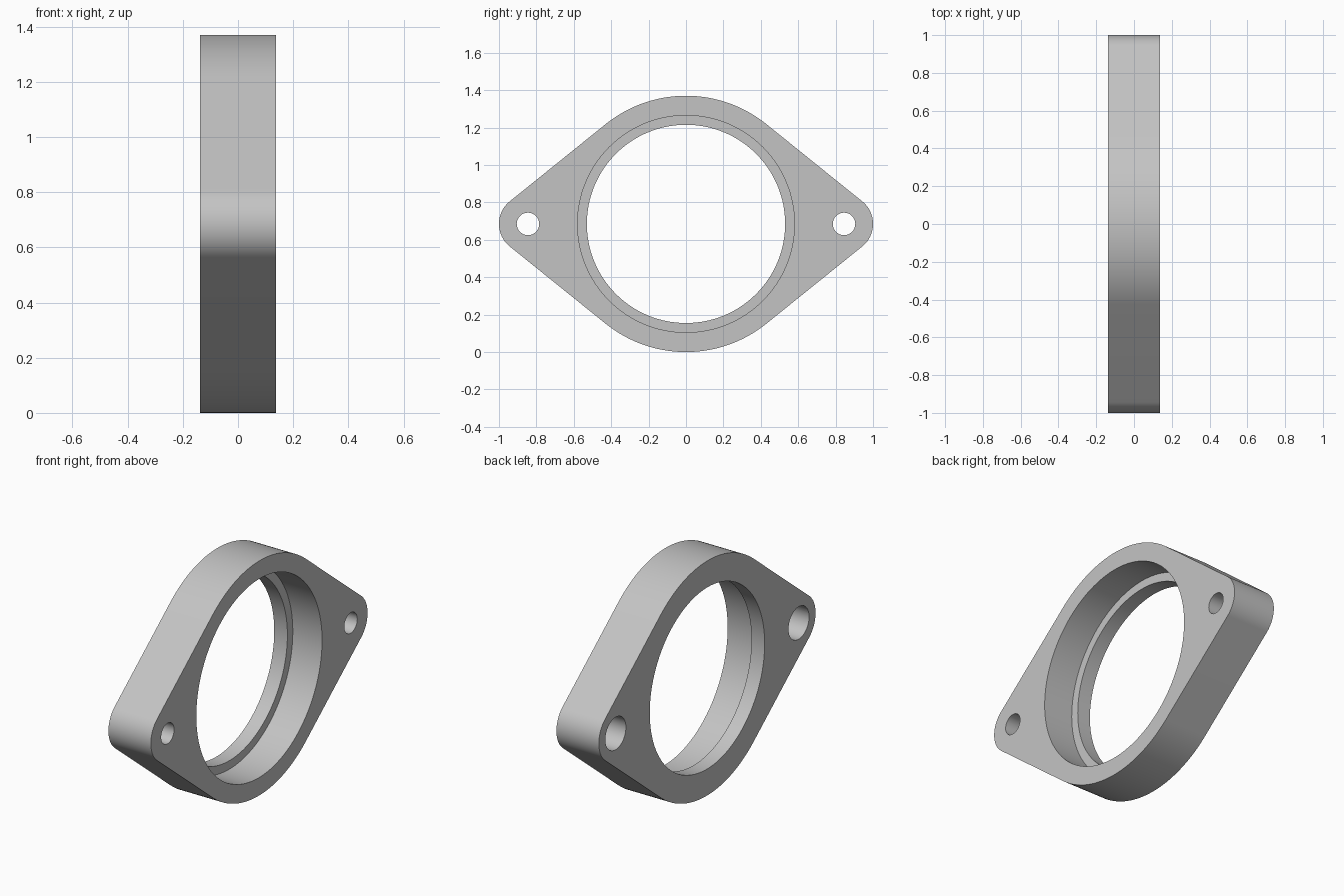
import bpy
import bmesh
from math import sin, cos, acos, pi
from mathutils import Matrix, Vector

if "Cube" in bpy.data.objects:
    bpy.data.objects.remove(bpy.data.objects["Cube"], do_unlink=True)

HALF = 0.137            # half thickness along x
RING_R = 0.685          # outer radius, also height of the centre
EAR_Y, EAR_R = 0.845, 0.155
BORE_R, SEAT_R, LIP = 0.53, 0.58, 0.085
BOLT_R, HEAD_R, HEAD_DEPTH = 0.06, 0.095, 0.16

grey = bpy.data.materials.new("light grey metal")
grey.use_nodes = True
colour = (0.55, 0.55, 0.55, 1)
grey.diffuse_color = colour
grey.node_tree.nodes["Principled BSDF"].inputs["Base Color"].default_value = colour


def arc(y, radius, start, end, steps):
    """Points of an arc in the yz plane."""
    angles = [start + (end - start) * i / steps for i in range(steps + 1)]
    return [(y + radius * cos(a), RING_R + radius * sin(a)) for a in angles]


def make_object(name, bm):
    bmesh.ops.recalc_face_normals(bm, faces=bm.faces)
    mesh = bpy.data.meshes.new(name)
    bm.to_mesh(mesh)
    bm.free()
    obj = bpy.data.objects.new(name, mesh)
    bpy.context.collection.objects.link(obj)
    mesh.materials.append(grey)
    return obj


def cut_cylinder(target, y, radius, x0, x1, segments):
    """Drill a round hole along x and discard the cutter."""
    bm = bmesh.new()
    place = Matrix.Translation(((x0 + x1) / 2, y, RING_R)) @ Matrix.Rotation(pi / 2, 4, 'Y')
    bmesh.ops.create_cone(bm, cap_ends=True, segments=segments, radius1=radius,
                          radius2=radius, depth=x1 - x0, matrix=place)
    cutter = make_object("hole_cutter", bm)
    cutter.hide_render = True
    mod = target.modifiers.new("hole", 'BOOLEAN')
    mod.operation, mod.solver, mod.object = 'DIFFERENCE', 'EXACT', cutter
    bpy.ops.object.modifier_apply(modifier=mod.name)
    bpy.data.objects.remove(cutter, do_unlink=True)


# Flange body: ring and two ears joined by tangent lines
t = acos((RING_R - EAR_R) / EAR_Y)
outline = (arc(EAR_Y, EAR_R, -t, t, 32) + arc(0, RING_R, t, pi - t, 64)
           + arc(-EAR_Y, EAR_R, pi - t, pi + t, 32)
           + arc(0, RING_R, pi + t, 2 * pi - t, 64))
bm = bmesh.new()
face = bm.faces.new([bm.verts.new((-HALF, y, z)) for y, z in outline])
side = bmesh.ops.extrude_face_region(bm, geom=[face])["geom"]
bmesh.ops.translate(bm, vec=Vector((2 * HALF, 0, 0)),
                    verts=[v for v in side if isinstance(v, bmesh.types.BMVert)])
if not face.is_valid or len(bm.faces) < len(outline) + 2:
    bmesh.ops.holes_fill(bm, edges=bm.edges)
flange = make_object("bearing_flange", bm)
bpy.context.view_layer.objects.active = flange
flange.select_set(True)

# Stepped centre bore with a lip on the right (-x) side
cut_cylinder(flange, 0, BORE_R, -1, 1, 128)
cut_cylinder(flange, 0, SEAT_R, LIP - HALF, 1, 128)

# Bolt holes, counterbored from the -x side
for y in (-EAR_Y, EAR_Y):
    cut_cylinder(flange, y, BOLT_R, -1, 1, 48)
    cut_cylinder(flange, y, HEAD_R, -1, HEAD_DEPTH - HALF, 48)

bpy.ops.object.shade_smooth_by_angle(angle=pi / 6)
